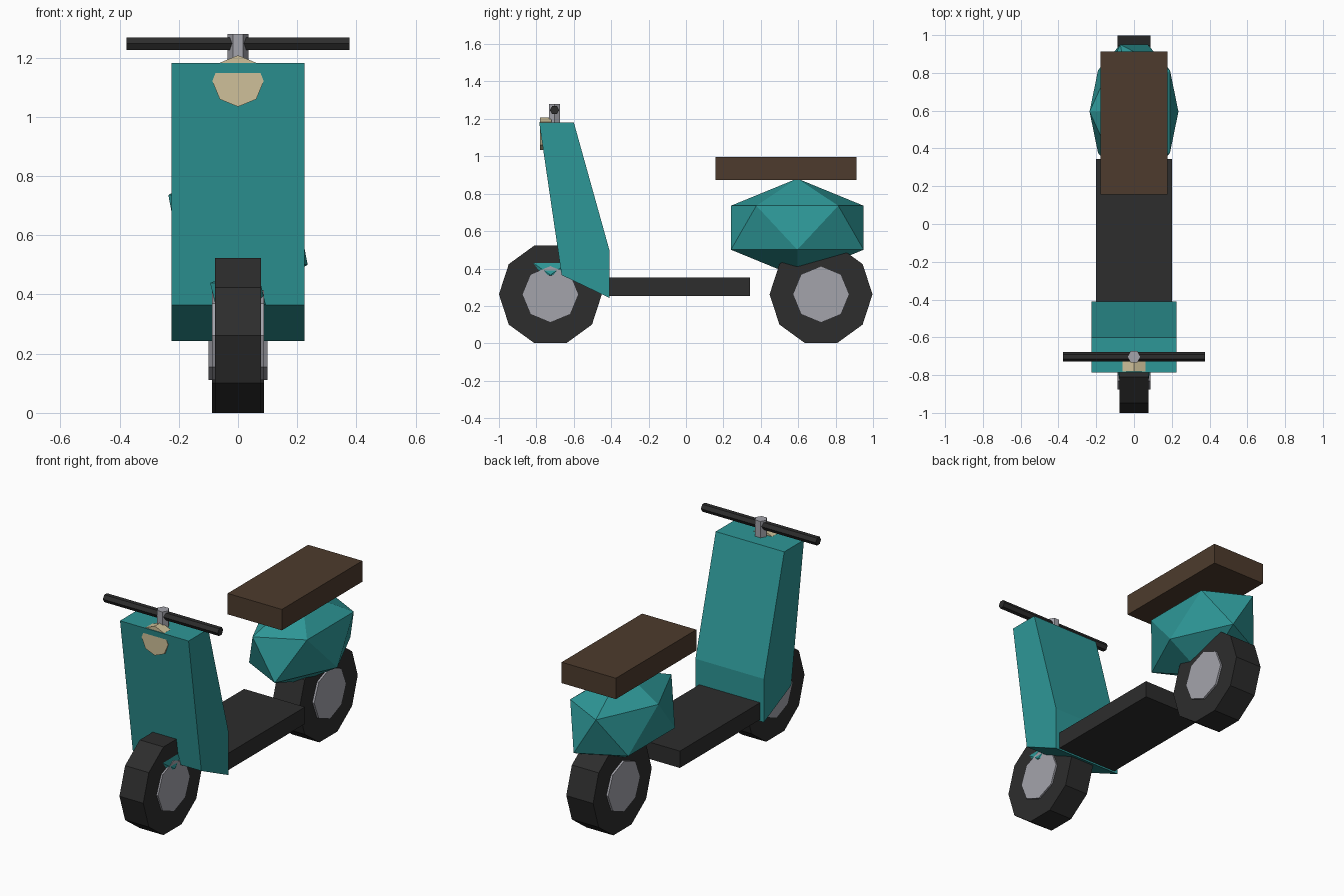
import bpy
import math
from mathutils import Vector

if "Cube" in bpy.data.objects:
    bpy.data.objects.remove(bpy.data.objects["Cube"], do_unlink=True)

QUARTER = math.pi / 2


def material(name, rgb):
    mat = bpy.data.materials.new(name)
    mat.use_nodes = True
    colour = (*rgb, 1)
    mat.diffuse_color = colour
    mat.node_tree.nodes["Principled BSDF"].inputs["Base Color"].default_value = colour
    return mat


teal = material("teal paint", (0.027, 0.31, 0.31))
black = material("black rubber", (0.026, 0.026, 0.026))
grey = material("grey metal", (0.37, 0.37, 0.41))
brown = material("brown leather", (0.075, 0.044, 0.026))
cream = material("cream lamp", (0.62, 0.53, 0.32))


def finish(name, mat):
    obj = bpy.context.object
    obj.name = obj.data.name = name
    obj.data.materials.append(mat)
    return obj


def box(name, low, high, mat):
    low, high = Vector(low), Vector(high)
    bpy.ops.mesh.primitive_cube_add(size=1, location=(low + high) / 2)
    bpy.context.object.scale = high - low
    return finish(name, mat)


def prism(name, sides, radius, length, centre, turn, mat):
    bpy.ops.mesh.primitive_cylinder_add(vertices=sides, radius=radius, depth=length,
                                        location=centre, rotation=turn)
    return finish(name, mat)


def faceted_shell(name, centre, scale, mat):
    bpy.ops.mesh.primitive_ico_sphere_add(subdivisions=1, radius=1, location=centre,
                                          rotation=(0, 0, math.pi))
    bpy.context.object.scale = scale
    return finish(name, mat)


def side_profile(name, outline, half_width, mat):
    n = len(outline)
    verts = [(x, y, z) for x in (-half_width, half_width) for y, z in outline]
    faces = [list(range(n))[::-1], list(range(n, 2 * n))]
    faces += [(i, (i + 1) % n, (i + 1) % n + n, i + n) for i in range(n)]
    mesh = bpy.data.meshes.new(name)
    mesh.from_pydata(verts, [], faces)
    obj = bpy.data.objects.new(name, mesh)
    bpy.context.collection.objects.link(obj)
    mesh.materials.append(mat)
    return obj


# Wheels and hubs
across = (0, QUARTER, 0)
for end, y, tyre_width, hub_width in (("front", -0.725, 0.156, 0.176),
                                      ("rear", 0.722, 0.176, 0.2)):
    prism(end + "_tyre", 10, 0.275, tyre_width, (0, y, 0.262), across, black)
    prism(end + "_hub", 8, 0.151, hub_width, (0, y, 0.262), across, grey)

# Painted bodywork
faceted_shell("rear_body", (0, 0.595, 0.618), (0.263, 0.417, 0.263), teal)
faceted_shell("front_fender", (0, -0.725, 0.402), (0.105, 0.2, 0.082), teal)
side_profile("leg_shield", [(-0.785, 1.182), (-0.665, 0.365), (-0.41, 0.243),
                            (-0.41, 0.5), (-0.6, 1.182)], 0.225, teal)

# Floor and seat
box("floor_board", (-0.2, -0.42, 0.253), (0.2, 0.343, 0.353), black)
box("seat", (-0.178, 0.157, 0.873), (0.178, 0.912, 0.997), brown)

# Steering and lamp
prism("steering_stem", 6, 0.035, 0.12, (0, -0.703, 1.219), (0, 0, QUARTER), grey)
prism("handlebar", 6, 0.025, 0.754, (0, -0.703, 1.247), across, black)
prism("headlight", 8, 0.087, 0.06, (0, -0.75, 1.121), (QUARTER, 0, 0), cream)
